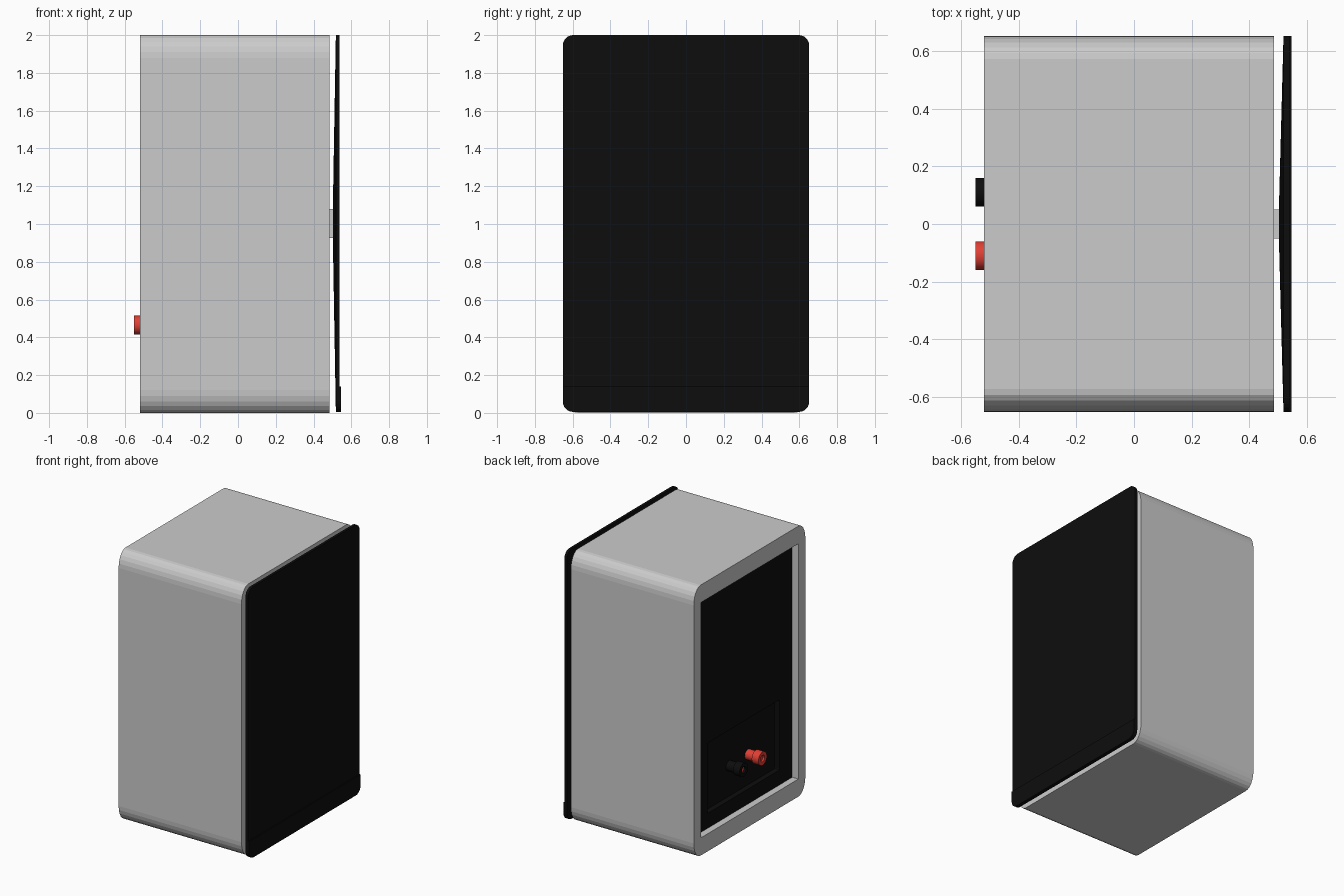
import bpy, bmesh, math
from mathutils import Matrix, Vector

if "Cube" in bpy.data.objects:
    bpy.data.objects.remove(bpy.data.objects["Cube"], do_unlink=True)


def material(name, rgb):
    m = bpy.data.materials.new(name)
    m.use_nodes = True
    m.diffuse_color = (*rgb, 1)
    m.node_tree.nodes["Principled BSDF"].inputs["Base Color"].default_value = (*rgb, 1)
    return m


GREY = material("light grey", (0.6, 0.6, 0.6))
BLACK = material("black", (0.004, 0.004, 0.004))
RED = material("red", (0.75, 0.05, 0.035))


def finish(name, bm, *mats):
    bmesh.ops.recalc_face_normals(bm, faces=bm.faces[:])
    me = bpy.data.meshes.new(name)
    bm.to_mesh(me)
    bm.free()
    for m in mats:
        me.materials.append(m)
    ob = bpy.data.objects.new(name, me)
    bpy.context.collection.objects.link(ob)
    return ob


def rounded(hy, z0, z1, ry, rz, seg):
    """Outline in the y-z plane with elliptical corners."""
    pts = []
    corners = [(hy - ry, z1 - rz), (ry - hy, z1 - rz), (ry - hy, z0 + rz), (hy - ry, z0 + rz)]
    for k, (cy, cz) in enumerate(corners):
        for i in range(seg + 1):
            a = math.pi / 2 * (k + i / seg)
            pts.append((cy + ry * math.cos(a), cz + rz * math.sin(a)))
    return pts


def ring(bm, x, pts):
    return [bm.verts.new((x, y, z)) for y, z in pts]


def bridge(bm, a, b):
    n = len(a)
    return [bm.faces.new((a[i], a[(i + 1) % n], b[(i + 1) % n], b[i])) for i in range(n)]


def box(name, lo, hi, mat):
    bm = bmesh.new()
    bmesh.ops.create_cube(bm, size=1)
    for v in bm.verts:
        v.co = Vector(l + (h - l) * (c + 0.5) for l, h, c in zip(lo, hi, v.co))
    return finish(name, bm, mat)


X_BACK, X_FRONT, X_PANEL, X_CUP = -0.52, 0.485, -0.47, -0.43
SEG = 6

# Cabinet shell: rounded tube, closed at the front, framed opening at the back
bm = bmesh.new()
outline = rounded(0.652, 0, 2, 0.08, 0.12, SEG)
inner = rounded(0.57, 0.13, 1.87, 0.002, 0.002, SEG)
front = ring(bm, X_FRONT, outline)
back = ring(bm, X_BACK, outline)
lip = ring(bm, X_BACK, inner)
floor = ring(bm, X_PANEL, inner)
bm.faces.new(front)
for a, b in ((front, back), (back, lip), (lip, floor)):
    bridge(bm, a, b)
finish("cabinet", bm, GREY)

# Back panel with a sunken terminal cup
bm = bmesh.new()
edge = ring(bm, X_PANEL, rounded(0.57, 0.13, 1.87, 0.01, 0.01, 2))
cup = rounded(0.42, 0.24, 0.76, 0.01, 0.01, 2)
cup_rim, cup_floor = ring(bm, X_PANEL, cup), ring(bm, X_CUP, cup)
bridge(bm, edge, cup_rim)
bridge(bm, cup_rim, cup_floor)
bm.faces.new(cup_floor)
finish("back_panel", bm, BLACK)


# Terminals: narrow neck, wide cap and a red-lined socket
def terminal(name, y, mat):
    bm = bmesh.new()
    profile = [(X_CUP, 0.038), (-0.49, 0.038), (-0.495, 0.05), (-0.55, 0.05),
               (-0.55, 0.024), (-0.535, 0.024)]
    n = 20
    loops = [ring(bm, x, [(y + r * math.cos(math.tau * i / n), 0.465 + r * math.sin(math.tau * i / n))
                          for i in range(n)]) for x, r in profile]
    for a, b in zip(loops, loops[1:]):
        bridge(bm, a, b)
    socket = bm.faces.new(loops[-1])
    socket.material_index = 1
    ob = finish(name, bm, mat, RED)
    for p in ob.data.polygons:
        p.use_smooth = len(p.vertices) == 4
    ob.data.set_sharp_from_angle(angle=math.radians(35))


terminal("right_terminal", -0.11, RED)
terminal("left_terminal", 0.11, BLACK)

# Grille: flat rounded front, back rising to a small flat pad at the centre
bm = bmesh.new()
shape = rounded(0.652, 0.005, 2, 0.055, 0.055, SEG)
pad = rounded(0.05, 0.925, 1.08, 0.01, 0.01, SEG)
face, rim, hub = ring(bm, 0.538, shape), ring(bm, 0.518, shape), ring(bm, 0.502, pad)
bm.faces.new(face)
bridge(bm, face, rim)
bridge(bm, rim, hub)
bm.faces.new(hub)
finish("grille", bm, BLACK)

# Lower trim strip, following the grille's rounded bottom corners
bm = bmesh.new()
strip = [(y, min(z, 0.14)) for y, z in rounded(0.652, 0.005, 2, 0.055, 0.055, SEG)]
strip = [p for i, p in enumerate(strip) if p[1] < 0.14 or i in (0, 2 * SEG + 1)]
a, b = ring(bm, 0.546, strip), ring(bm, 0.52, strip)
bm.faces.new(a)
bm.faces.new(b)
bridge(bm, a, b)
finish("grille_trim", bm, BLACK)

# Post that holds the grille off the cabinet
box("grille_post", (X_FRONT - 0.01, -0.05, 0.925), (0.503, 0.05, 1.08), GREY)
